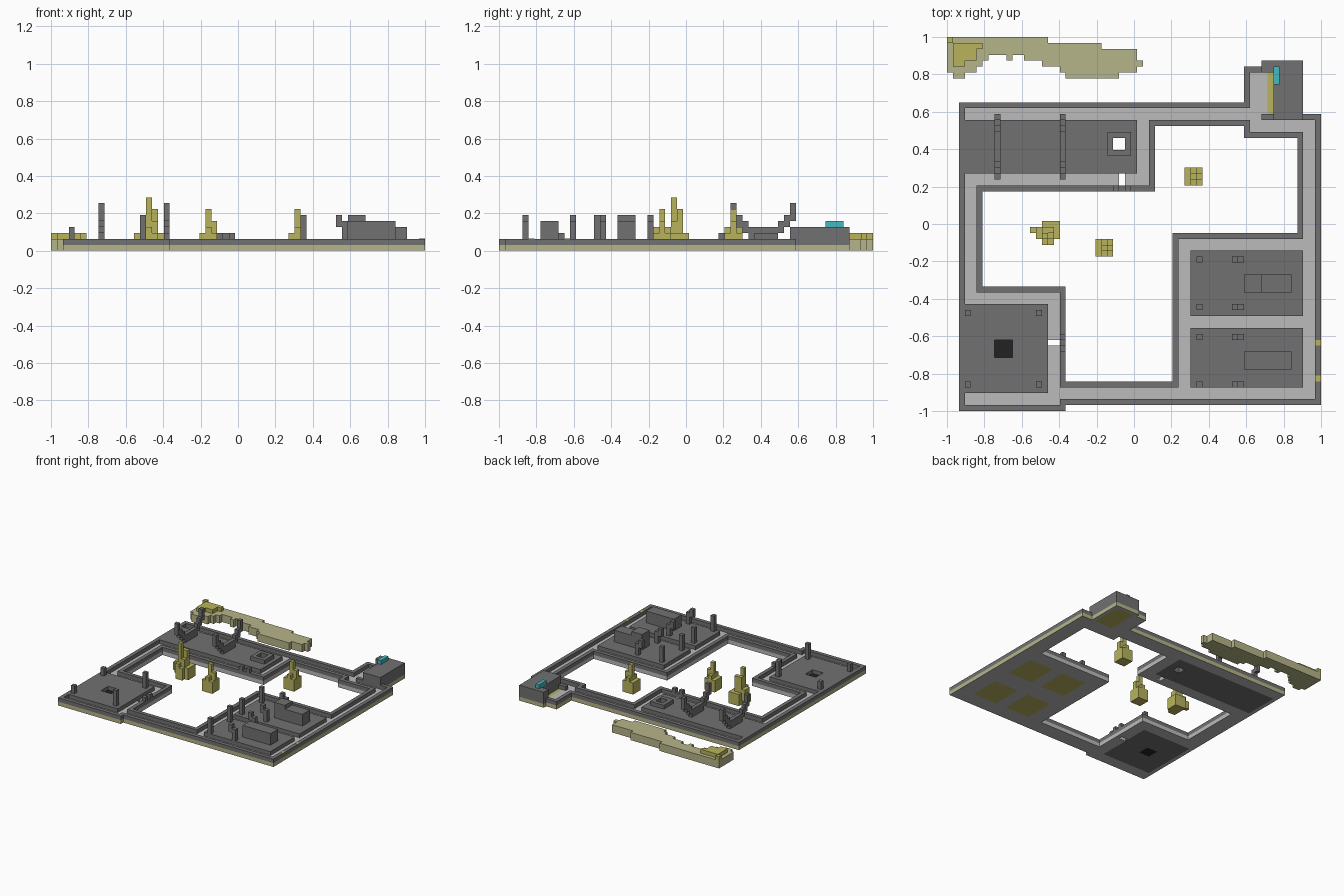
import bpy
import bmesh

cube = bpy.data.objects.get("Cube")
if cube:
    bpy.data.objects.remove(cube, do_unlink=True)

U = 2 / 63      # one block; the plan is laid out on a 63 x 63 block grid
MID = 31.5


def material(name, r, g, b):
    m = bpy.data.materials.new(name)
    m.diffuse_color = (r, g, b, 1)
    m.use_nodes = True
    m.node_tree.nodes["Principled BSDF"].inputs["Base Color"].default_value = (r, g, b, 1)
    return m


DARK = material("dark grey stone", 0.165, 0.165, 0.165)
LIGHT = material("light grey paving", 0.50, 0.50, 0.50)
PALE = material("pale olive earth", 0.47, 0.46, 0.25)
OLIVE = material("olive foliage", 0.48, 0.455, 0.11)
TEAL = material("teal", 0.06, 0.49, 0.53)
BLACK = material("black", 0.016, 0.016, 0.016)


def pos(x, y, z):
    return ((x - MID) * U, (y - MID) * U, z * U)


def finish(name, bm, mats):
    bmesh.ops.recalc_face_normals(bm, faces=bm.faces)
    me = bpy.data.meshes.new(name)
    bm.to_mesh(me)
    bm.free()
    for m in mats:
        me.materials.append(m)
    ob = bpy.data.objects.new(name, me)
    bpy.context.collection.objects.link(ob)
    return ob


def boxes(name, mat, *dims):
    """One object from blocks given as (x0, x1, y0, y1, z0, z1)."""
    bm = bmesh.new()
    for x0, x1, y0, y1, z0, z1 in dims:
        vs = bmesh.ops.create_cube(bm, size=1)["verts"]
        for v in vs:
            v.co = pos(x1 if v.co.x > 0 else x0,
                       y1 if v.co.y > 0 else y0,
                       z1 if v.co.z > 0 else z0)
    return finish(name, bm, [mat])


def slab(name, loops, z0, z1, mat, rim=None):
    """Flat slab: first loop is the outline, the rest are holes."""
    bm = bmesh.new()
    caps = {z0: [], z1: []}
    for n, loop in enumerate(loops):
        ring = {z: [bm.verts.new(pos(x, y, z)) for x, y in loop] for z in caps}
        for i in range(len(loop)):
            k = (i + 1) % len(loop)
            f = bm.faces.new((ring[z0][i], ring[z0][k], ring[z1][k], ring[z1][i]))
            f.material_index = 1 if rim and n == 0 else 0
            for z in caps:
                caps[z].append(bm.edges.get((ring[z][i], ring[z][k])))
    for z in caps:
        bmesh.ops.triangle_fill(bm, edges=caps[z], use_beauty=True)
    for f in bm.faces:
        if len(f.verts) == 3:
            f.material_index = 0
    return finish(name, bm, [mat, rim] if rim else [mat])


def rect(x0, x1, y0, y1):
    return [(x0, y0), (x1, y0), (x1, y1), (x0, y1)]


def offset(loop, d):
    """Move a clockwise right-angled outline inwards by d."""
    out = []
    sign = lambda v: (v > 0) - (v < 0)
    for i, (x, y) in enumerate(loop):
        px, py = loop[i - 1]
        nx, ny = loop[(i + 1) % len(loop)]
        out.append((x + d * (sign(y - py) + sign(ny - y)),
                    y - d * (sign(x - px) + sign(nx - x))))
    return out


# Ground plan outlines
outline = [(2, 52), (50, 52), (50, 58), (53, 58), (53, 59), (60, 59), (60, 50),
           (63, 50), (63, 1), (20, 1), (20, 0), (2, 0)]
court = [(35, 48), (50, 48), (50, 46), (59, 46), (59, 30), (38, 30), (38, 5),
         (20, 5), (20, 21), (6, 21), (6, 37), (35, 37)]
back_bay = [(3, 40), (29, 40), (29, 38), (30, 38), (30, 40), (32, 40), (32, 49), (3, 49)]
front_bay = [(3, 3), (17, 3), (17, 11), (19, 11), (19, 12), (17, 12), (17, 18), (3, 18)]
patches = [(x, x + 7, y, y + 8) for x in (42, 52) for y in (5, 18)] + [(54, 59, 50, 58)]

# Paved base with an earth rim, and earth showing through underneath
slab("paved_base", [outline, court, back_bay, front_bay] + [rect(*p) for p in patches],
     0, 1, LIGHT, PALE)
boxes("underside_earth", OLIVE, *[p + (0, 1) for p in patches])

# Low walls around the outside and the courtyard
slab("outer_wall", [outline, offset(outline, 1)], 1, 2, DARK)
slab("courtyard_wall", [offset(court, -1), court], 1, 2, DARK)
boxes("gate_pillars", DARK, (19, 20, 10, 11, 1, 3), (19, 20, 12, 13, 1, 3),
      (28, 29, 37, 38, 1, 3), (30, 31, 37, 38, 1, 3))
boxes("wall_earth_blocks", OLIVE, *[(62.02, 62.98, y, y + 1, 1, 2.04) for y in (5, 11)])

# Back platform with a raised well
well = rect(28, 30, 44, 46)
slab("back_platform_footing", [rect(3, 32, 40, 49), well], 0, 1, DARK)
slab("back_platform", [rect(2, 32, 40, 49), well], 1, 2, DARK)
slab("well_rim", [rect(27, 31, 43, 47), well], 2, 3, DARK)

# Curved rib arches, stepped up towards both ends
half = [(49, 50, 5, 8), (48, 49, 4, 6), (47, 48, 3, 5)]
steps = [(42, 47, 2, 4)] + half + [(89 - b, 89 - a, c, d) for a, b, c, d in half]
for name, x in (("left_rib_arch", 8), ("right_rib_arch", 19)):
    boxes(name, DARK, *[(x, x + 1) + s for s in steps])

# Front platform with a dark pit and corner posts
pit = rect(8, 11, 9, 12)
slab("front_platform_footing", [rect(3, 17, 3, 18), pit], 0, 1, DARK)
slab("front_platform", [rect(2, 17, 3, 18), pit], 1, 2, DARK)
boxes("pit_floor", BLACK, (8, 11, 9, 12, 0, 1))
boxes("front_platform_posts", DARK,
      *[(x, x + 1, y, y + 1, 2, h) for x, h in ((3, 4), (15, 6)) for y in (4, 16)])

# Twin side platforms, each with posts, bent posts and a long block
for name, y0, y1, posts, by in (("side_platform_back", 16, 27, (17, 25), 20),
                                ("side_platform_front", 4, 14, (4, 12), 7)):
    boxes(name, DARK, (41, 60, y0, y1, 1, 2))
    boxes(name + "_posts", DARK, *[(42, 43, y, y + 1, 2, 6) for y in posts])
    boxes(name + "_bent_posts", DARK,
          *[b for y in posts for b in ((49, 50, y, y + 1, 2, 5), (48, 49, y, y + 1, 4, 6))])
    boxes(name + "_block", DARK, (50, 58, by, by + 3, 2, 5))
boxes("block_raised_end", DARK, (50, 53, 20, 23, 5, 6))

# Corner building with a teal roof piece
building = [(53, 59), (60, 59), (60, 49), (55, 49), (55, 57), (53, 57)]
slab("corner_building", [building], 1, 4, DARK)
boxes("building_step", DARK, (53, 55, 49, 50, 1, 2))
boxes("roof_piece", TEAL, (55, 56, 55, 58, 4, 5))

# Small trees: a square base stepping up to a thin top
for name, x, y in (("middle_tree", 25, 26), ("back_tree", 40, 38)):
    boxes(name, OLIVE, (x, x + 3, y, y + 3, 0, 3), (x + 1, x + 2, y + 1, y + 2, 3, 7),
          (x + 1, x + 2, y, y + 1, 3, 4), (x + 1, x + 2, y + 2, y + 3, 3, 4),
          (x + 2, x + 3, y + 1, y + 2, 3, 5))
boxes("large_tree", OLIVE, (16, 18, 28, 32, 0, 3), (18, 19, 29, 32, 0, 3),
      (16, 17, 29, 30, 3, 9), (17, 18, 30, 31, 3, 7), (16, 17, 30, 31, 3, 7),
      (17, 18, 29, 30, 3, 5), (16, 17, 28, 29, 3, 4),
      (15, 16, 29, 31, 1, 4), (14, 15, 30, 31, 1, 3))

# Ragged earth bank behind the back wall, with growth on one end
bank = [(0, 63), (17, 63), (17, 62), (26, 62), (26, 61), (32, 61), (32, 59), (33, 59),
        (33, 58), (32, 58), (32, 57), (29, 57), (29, 56), (20, 56), (20, 57), (19, 57),
        (19, 58), (16, 58), (16, 59), (13, 59), (13, 60), (11, 60), (11, 59), (10, 59),
        (10, 60), (7, 60), (7, 59), (6, 59), (6, 58), (5, 58), (5, 57), (3, 57),
        (3, 56), (1, 56), (1, 57), (0, 57)]
slab("earth_bank", [bank], 0, 2, PALE)
boxes("bank_growth", OLIVE, (1, 5, 59, 62, 2, 3), (5, 6, 61, 62, 2, 3),
      (1, 3, 58, 59, 2, 3), (0, 1, 62, 63, 2, 3))
